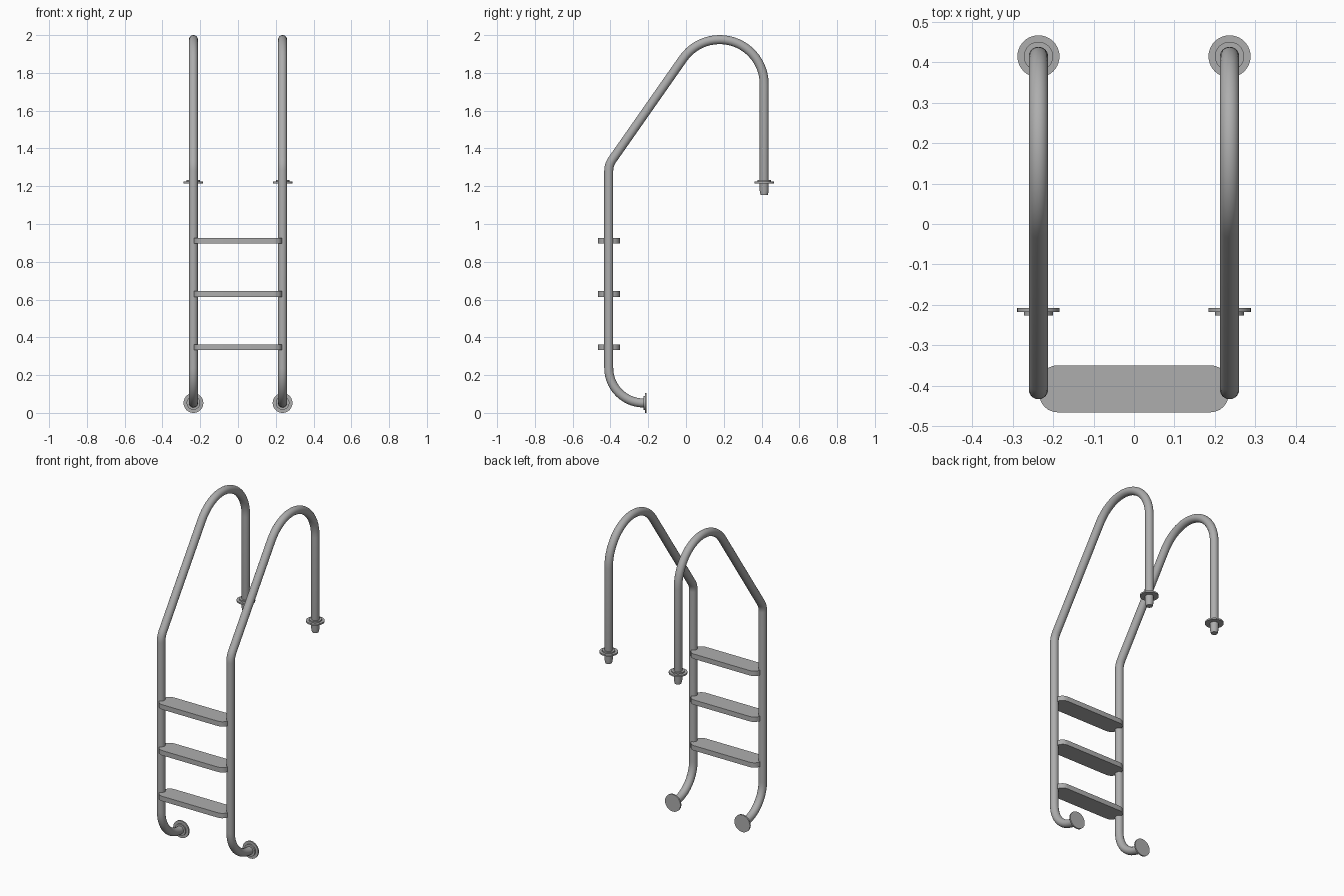
import bpy, bmesh
from math import sin, cos, tan, pi, radians
from mathutils import Matrix, Vector

if "Cube" in bpy.data.objects:
    bpy.data.objects.remove(bpy.data.objects["Cube"])

RAIL_X, TUBE_R = 0.236, 0.0238
Y_LOW, Y_TOP = -0.409, 0.414          # the two vertical runs of each rail

steel = bpy.data.materials.new("dark_steel")
steel.diffuse_color = (0.42, 0.42, 0.42, 1)
steel.use_nodes = True
steel.node_tree.nodes["Principled BSDF"].inputs["Base Color"].default_value = steel.diffuse_color


def finish(name, bm, mirror=True):
    bmesh.ops.recalc_face_normals(bm, faces=bm.faces[:])
    me = bpy.data.meshes.new(name)
    bm.to_mesh(me)
    bm.free()
    me.materials.append(steel)
    ob = bpy.data.objects.new(name, me)
    bpy.context.collection.objects.link(ob)
    bpy.ops.object.select_all(action='DESELECT')
    ob.select_set(True)
    bpy.context.view_layer.objects.active = ob
    bpy.ops.object.shade_smooth_by_angle(angle=radians(35))
    if mirror:
        ob.modifiers.new("Mirror", 'MIRROR').use_mirror_merge = False
    return ob


def arc(cy, cz, r, a0, a1, n):
    angles = [radians(a0 + (a1 - a0) * i / n) for i in range(n + 1)]
    return [(cy + r * cos(a), cz + r * sin(a)) for a in angles]


def sweep(bm, path, radii, x, seg=24):
    """Round tube along a path lying in the YZ plane, capped at both ends."""
    pts = [Vector((x, y, z)) for y, z in path]
    rings = []
    for i, p in enumerate(pts):
        t = (pts[min(i + 1, len(pts) - 1)] - pts[max(i - 1, 0)]).normalized()
        side = Vector((0, -t.z, t.y))
        rings.append([bm.verts.new(p + radii[i] * (cos(2 * pi * k / seg) * Vector((1, 0, 0))
                                                   + sin(2 * pi * k / seg) * side))
                      for k in range(seg)])
    for a, b in zip(rings, rings[1:]):
        for k in range(seg):
            j = (k + 1) % seg
            bm.faces.new((a[k], a[j], b[j], b[k]))
    bm.faces.new(rings[0])
    bm.faces.new(rings[-1])


def disc(bm, center, r, depth, rot=Matrix()):
    bmesh.ops.create_cone(bm, cap_ends=True, segments=40, radius1=r, radius2=r,
                          depth=depth, matrix=Matrix.Translation(center) @ rot)


# Handrails: foot curve, shallow bend, big hoop, tapered anchor end
foot_r, bend_r, hoop_r, slope = 0.185, 0.10, 0.236, 55
hoop_y, hoop_z = Y_TOP - hoop_r, 2.0 - TUBE_R - hoop_r
tan_y = hoop_y - hoop_r * sin(radians(slope))
tan_z = hoop_z + hoop_r * cos(radians(slope))
corner_z = tan_z - (tan_y - Y_LOW) * tan(radians(slope))
bend_z = corner_z - bend_r * tan(radians((90 - slope) / 2))
path = [(-0.215, 0.0525)]
path += arc(Y_LOW + foot_r, 0.0525 + foot_r, foot_r, 270, 180, 14)
path += arc(Y_LOW + bend_r, bend_z, bend_r, 180, 90 + slope, 6)
path += arc(hoop_y, hoop_z, hoop_r, 90 + slope, 0, 24)
radii = [TUBE_R] * len(path)
path += [(Y_TOP, 1.176), (Y_TOP, 1.153)]
radii += [TUBE_R, 0.019]
bm = bmesh.new()
sweep(bm, path, radii, RAIL_X)
finish("handrails", bm)

# Stepped deck flanges near the anchor ends
bm = bmesh.new()
disc(bm, (RAIL_X, Y_TOP, 1.2195), 0.052, 0.009)
disc(bm, (RAIL_X, Y_TOP, 1.2275), 0.036, 0.009)
finish("deck_flanges", bm)

# Stepped wall pads on the feet
turn = Matrix.Rotation(pi / 2, 4, 'X')
bm = bmesh.new()
disc(bm, (RAIL_X, -0.2125, 0.0525), 0.0525, 0.009, turn)
disc(bm, (RAIL_X, -0.221, 0.0525), 0.036, 0.009, turn)
finish("wall_pads", bm)

# Treads: flat boards with rounded corners
half_x, half_y, corner, thick = 0.234, 0.058, 0.045, 0.03
for n, z in enumerate((0.348, 0.629, 0.911)):
    outline = []
    for sx, sy, a in ((1, 1, 0), (-1, 1, 90), (-1, -1, 180), (1, -1, 270)):
        outline += arc(sx * (half_x - corner), -0.407 + sy * (half_y - corner),
                       corner, a, a + 90, 6)
    bm = bmesh.new()
    face = bm.faces.new([bm.verts.new((x, y, z - thick / 2)) for x, y in outline])
    ext = bmesh.ops.extrude_face_region(bm, geom=[face], use_keep_orig=True)
    top = [v for v in ext["geom"] if isinstance(v, bmesh.types.BMVert)]
    bmesh.ops.translate(bm, verts=top, vec=(0, 0, thick))
    finish(f"tread_{n + 1}", bm, mirror=False)
